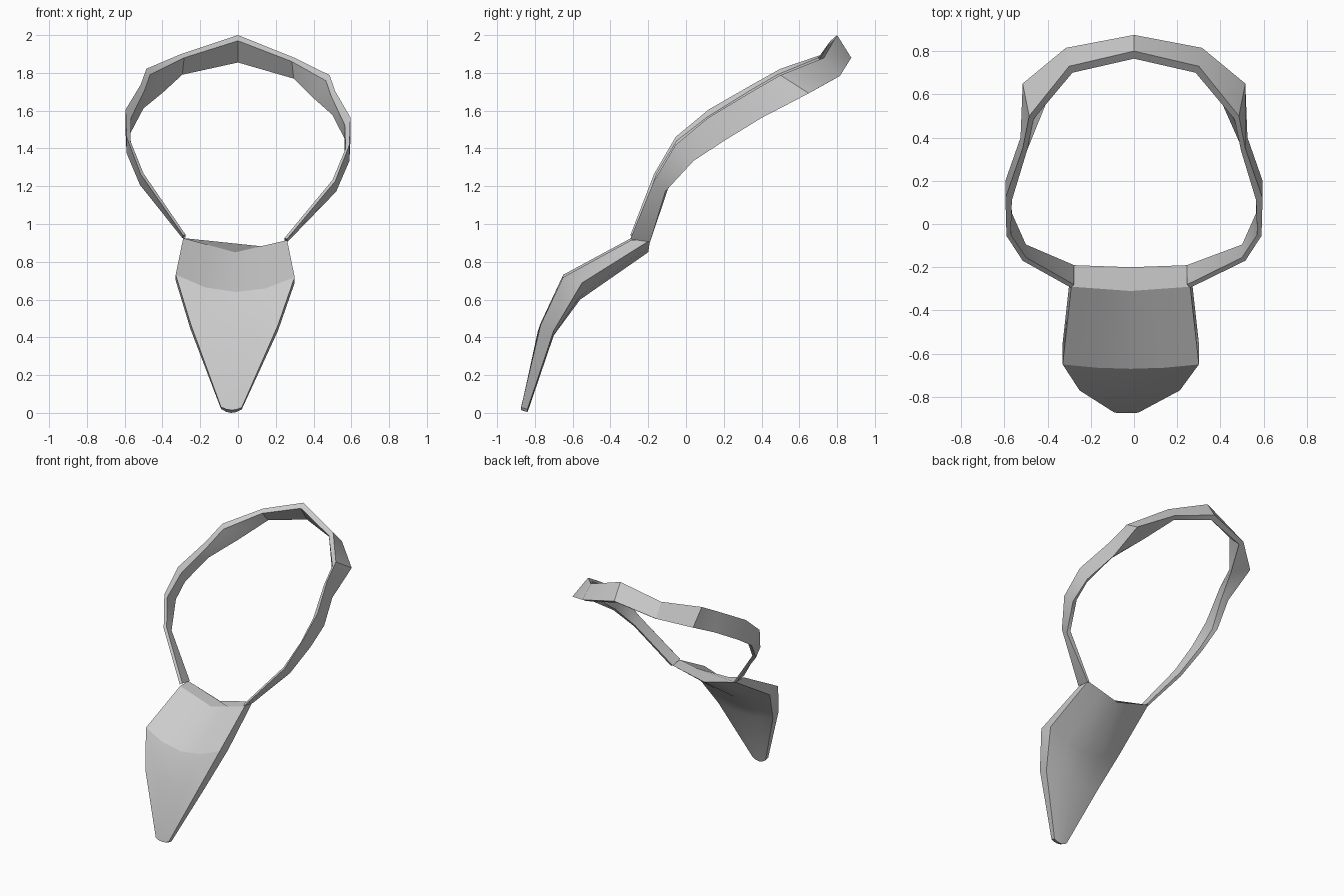
import bpy, bmesh

if "Cube" in bpy.data.objects:
    bpy.data.objects.remove(bpy.data.objects["Cube"])

grey = bpy.data.materials.new("plain grey")
grey.diffuse_color = (0.6, 0.6, 0.6, 1)
grey.use_nodes = True
grey.node_tree.nodes["Principled BSDF"].inputs["Base Color"].default_value = grey.diffuse_color


def loft(name, sections):
    """Skin a row of closed cross-sections and cap both ends."""
    bm = bmesh.new()
    rings = [[bm.verts.new(p) for p in s] for s in sections]
    n = len(rings[0])
    for a, b in zip(rings, rings[1:]):
        for i in range(n):
            j = (i + 1) % n
            bm.faces.new((a[i], a[j], b[j], b[i]))
    bm.faces.new(rings[0])
    bm.faces.new(rings[-1][::-1])
    bmesh.ops.recalc_face_normals(bm, faces=bm.faces[:])
    me = bpy.data.meshes.new(name)
    bm.to_mesh(me)
    bm.free()
    ob = bpy.data.objects.new(name, me)
    bpy.context.collection.objects.link(ob)
    me.materials.append(grey)
    bpy.ops.object.select_all(action='DESELECT')
    ob.select_set(True)
    bpy.context.view_layer.objects.active = ob
    bpy.ops.object.shade_smooth_by_angle(angle=0.5)
    return ob


# Collar: half the stations from the nape forward
# corners: upper outer, upper inner, lower inner, lower outer
half = [
    [(0, .80, 2.0), (0, .765, 1.97), (0, .84, 1.855), (0, .875, 1.88)],
    [(.30, .73, 1.89), (.285, .70, 1.87), (.295, .79, 1.78), (.315, .815, 1.795)],
    [(.485, .50, 1.805), (.465, .485, 1.775), (.40, .575, 1.68), (.515, .65, 1.71)],
    [(.515, .35, 1.72), (.495, .34, 1.69), (.50, .35, 1.595), (.525, .40, 1.58)],
    [(.595, .12, 1.585), (.565, .11, 1.545), (.57, .17, 1.46), (.595, .20, 1.46)],
    [(.59, -.055, 1.44), (.57, -.05, 1.42), (.565, .05, 1.37), (.59, .04, 1.355)],
    [(.515, -.17, 1.245), (.50, -.155, 1.25), (.50, -.095, 1.205), (.52, -.11, 1.19)],
    [(.275, -.295, .93), (.262, -.28, .935), (.262, -.19, .92), (.278, -.19, .915)],
]


def side(k, sx):
    shift = -.016 if k == len(half) - 1 else 0
    return [(sx * x + shift, y, z - .035 * sx * x) for x, y, z in half[k]]


n = len(half)
loft("collar_band", [side(k, -1) for k in range(n - 1, 0, -1)]
     + [side(k, 1) for k in range(n)])

# Bib: rows of centre x, half width, edge power, then (y, z) of
# front side, front centre, back side, back centre
rows = [
    (-.015, .275, 1, (-.29, .92), (-.31, .85), (-.19, .92), (-.20, .85)),
    (-.015, .315, 2, (-.65, .725), (-.67, .64), (-.55, .695), (-.56, .60)),
    (-.02, .232, 2, (-.77, .47), (-.785, .43), (-.70, .44), (-.70, .41)),
    (-.035, .055, 2, (-.873, .03), (-.875, .015), (-.84, .02), (-.84, 0)),
]
cols = [-1, -.5, 0, .5, 1]


def bib_section(cx, hw, p, fs, fc, bs, bc):
    def pt(t, s, c):
        w = abs(t) ** p
        return (cx + hw * t, c[0] + (s[0] - c[0]) * w,
                c[1] + (s[1] - c[1]) * w - .02 * hw * t)
    return [pt(t, fs, fc) for t in cols] + [pt(t, bs, bc) for t in cols[::-1]]


loft("bib", [bib_section(*r) for r in rows])
